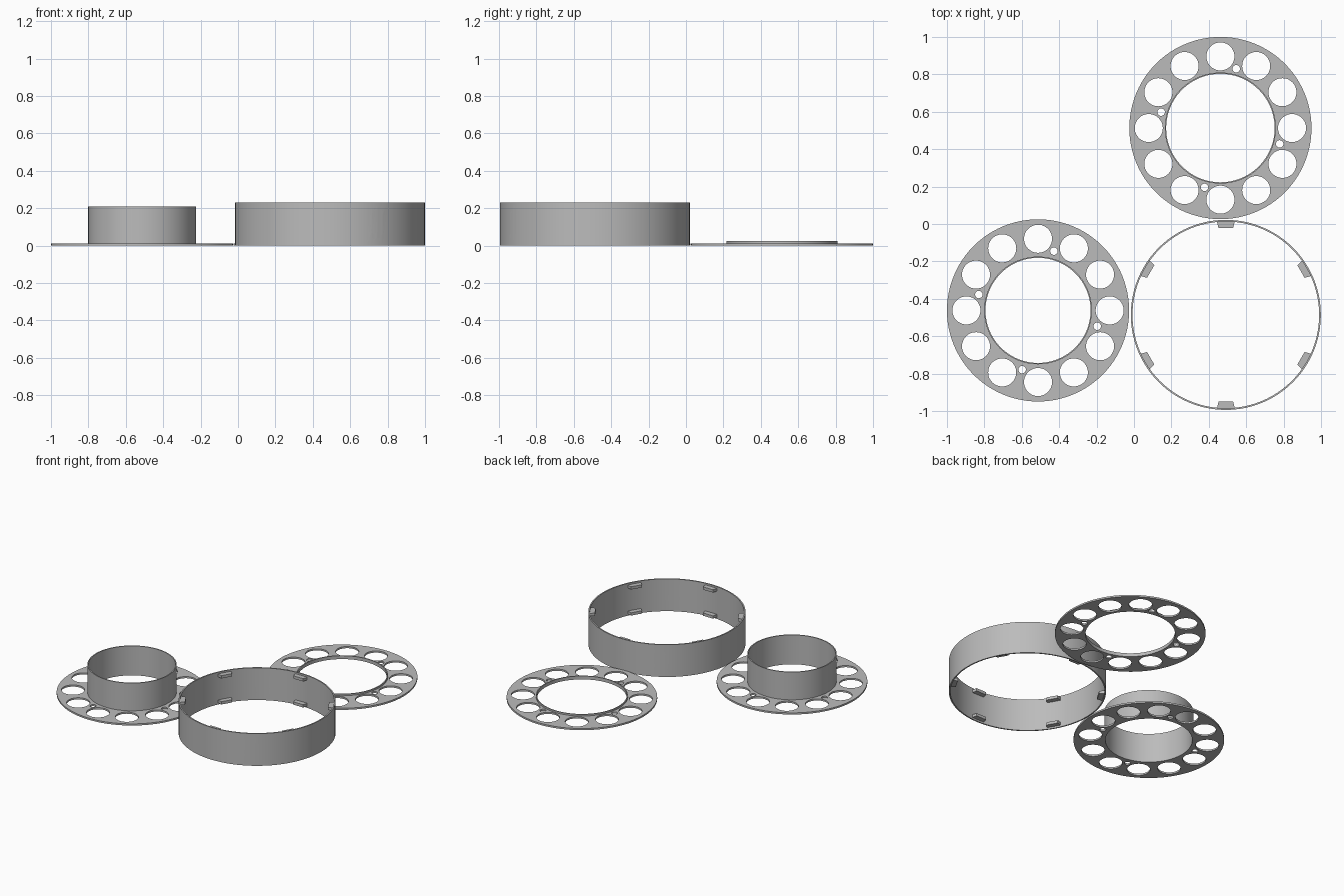
import bpy
import bmesh
from math import cos, sin, radians, tau
from mathutils import Matrix, Vector

old = bpy.data.objects.get("Cube")
if old:
    bpy.data.objects.remove(old)

grey = bpy.data.materials.new("plain grey")
grey.use_nodes = True
COLOUR = (0.5, 0.5, 0.5, 1)
grey.diffuse_color = COLOUR
grey.node_tree.nodes["Principled BSDF"].inputs["Base Color"].default_value = COLOUR


def circle(r, centre=(0, 0), n=96):
    return [(centre[0] + r * cos(tau * i / n), centre[1] + r * sin(tau * i / n))
            for i in range(n)]


def polar(r, degrees):
    return r * cos(radians(degrees)), r * sin(radians(degrees))


def finish(obj):
    """Give the part its colour and smooth its round walls."""
    obj.data.materials.clear()
    obj.data.materials.append(grey)
    bpy.ops.object.select_all(action='DESELECT')
    obj.select_set(True)
    bpy.context.view_layer.objects.active = obj
    bpy.ops.object.shade_smooth_by_angle(angle=radians(30))


def plate(name, outlines, bottom, top, centre):
    """Extrude flat outlines; outlines inside another become holes."""
    curve = bpy.data.curves.new(name, 'CURVE')
    curve.dimensions = '2D'
    curve.fill_mode = 'BOTH'
    curve.extrude = (top - bottom) / 2
    for points in outlines:
        spline = curve.splines.new('POLY')
        spline.points.add(len(points) - 1)
        for point, (x, y) in zip(spline.points, points):
            point.co = (x, y, 0, 1)
        spline.use_cyclic_u = True
    helper = bpy.data.objects.new(name + "_outline", curve)
    bpy.context.collection.objects.link(helper)
    bpy.context.view_layer.update()
    evaluated = helper.evaluated_get(bpy.context.evaluated_depsgraph_get())
    mesh = bpy.data.meshes.new_from_object(evaluated)
    bpy.data.objects.remove(helper)
    bm = bmesh.new()
    bm.from_mesh(mesh)
    bmesh.ops.remove_doubles(bm, verts=bm.verts, dist=0.0001)
    bmesh.ops.recalc_face_normals(bm, faces=bm.faces)
    bm.to_mesh(mesh)
    bm.free()
    mesh.name = name
    obj = bpy.data.objects.new(name, mesh)
    obj.location = (centre[0], centre[1], (top + bottom) / 2)
    bpy.context.collection.objects.link(obj)
    finish(obj)
    return obj


def flange(name, inner, centre):
    """Flat ring with twelve large holes and four screw holes."""
    outlines = [circle(0.487), circle(inner)]
    outlines += [circle(0.075, polar(0.383, a), 48) for a in range(0, 360, 30)]
    outlines += [circle(0.02, polar(0.328, a), 24) for a in range(75, 435, 90)]
    plate(name, outlines, 0, 0.012, centre)


# Flange with the tall hub tube
HUB = (-0.513, -0.462)
flange("hub_flange", 0.288, HUB)
plate("hub_tube", [circle(0.288), circle(0.281)], 0, 0.21, HUB)

# Flange with the low collar
COVER = (0.462, 0.513)
flange("cover_flange", 0.297, COVER)
plate("cover_collar", [circle(0.297), circle(0.29)], 0, 0.024, COVER)

# Outer shell, with an oval opening on each of two opposite sides
SHELL = (0.491, -0.486)
HEIGHT = 0.23
shell = plate("outer_shell", [circle(0.508), circle(0.499)], 0, HEIGHT, SHELL)
bm = bmesh.new()
bmesh.ops.create_cone(bm, cap_ends=True, segments=48, radius1=1, radius2=1, depth=1.4)
direction = Vector((*polar(1, -60), 0))
turn = Matrix((direction.cross((0, 0, 1)), (0, 0, 1), direction)).transposed().to_4x4()
bm.transform(turn @ Matrix.Diagonal((0.046, 0.072, 1, 1)))
bmesh.ops.recalc_face_normals(bm, faces=bm.faces)
cut_mesh = bpy.data.meshes.new("oval_cutter")
bm.to_mesh(cut_mesh)
bm.free()
cutter = bpy.data.objects.new("oval_cutter", cut_mesh)
cutter.location = (*SHELL, 0.12)
cutter.hide_render = True
bpy.context.collection.objects.link(cutter)
cut = shell.modifiers.new("oval openings", 'BOOLEAN')
cut.operation = 'DIFFERENCE'
cut.solver = 'EXACT'
cut.object = cutter
bpy.context.view_layer.objects.active = shell
bpy.ops.object.modifier_move_to_index(modifier=cut.name, index=0)
bpy.ops.object.modifier_apply(modifier=cut.name)
bpy.data.objects.remove(cutter)
finish(shell)

# Small tabs inside the shell, just short of both rims
tab = [(0.464, -0.039), (0.5, -0.048), (0.5, 0.048), (0.464, 0.039)]
for level, low in (("lower", 0.012), ("upper", HEIGHT - 0.032)):
    for angle in range(30, 390, 60):
        c, s = polar(1, angle)
        outline = [(x * c - y * s, x * s + y * c) for x, y in tab]
        plate(f"{level}_tab_{angle}", [outline], low, low + 0.02, SHELL)
